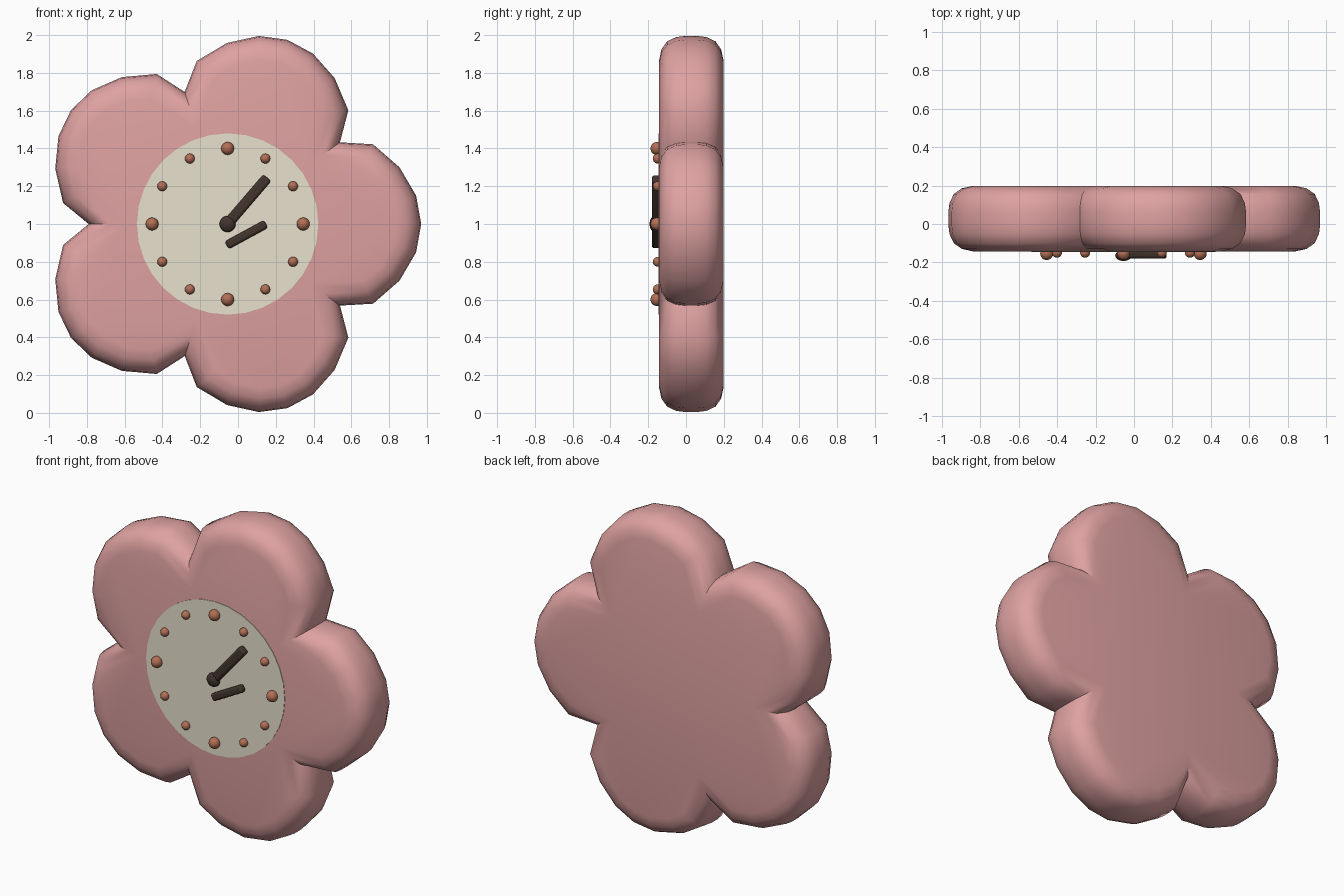
import bpy, bmesh, math
from mathutils import Vector

if "Cube" in bpy.data.objects:
    bpy.data.objects.remove(bpy.data.objects["Cube"])

CX, CZ = -0.055, 1.0


def material(name, rgb):
    m = bpy.data.materials.new(name)
    m.diffuse_color = (*rgb, 1)
    m.use_nodes = True
    m.node_tree.nodes["Principled BSDF"].inputs["Base Color"].default_value = m.diffuse_color
    return m


PINK = material("petal_pink", (0.74, 0.36, 0.36))
CREAM = material("face_cream", (0.80, 0.75, 0.61))
COPPER = material("marker_copper", (0.45, 0.16, 0.09))
DARK = material("hand_dark", (0.055, 0.035, 0.026))


def finish(ob, name, mat, angle=40):
    ob.name = name
    ob.data.materials.append(mat)
    bpy.ops.object.select_all(action='DESELECT')
    ob.select_set(True)
    bpy.context.view_layer.objects.active = ob
    bpy.ops.object.shade_smooth_by_angle(angle=math.radians(angle))


def inset(pts, d):
    """Mitred inward offset of a counter-clockwise outline."""
    out = []
    for i, p in enumerate(pts):
        e1 = (p - pts[i - 1]).normalized()
        e2 = (pts[(i + 1) % len(pts)] - p).normalized()
        n1, n2 = Vector((-e1.y, e1.x)), Vector((-e2.y, e2.x))
        out.append(p + (n1 + n2) * (d / (1 + n1.dot(n2))))
    return out


# Flower body: one petal outline repeated five times, with a rounded rim
half = [(0.77, 0.422), (0.91, 0.30), (0.998, 0.15)]
petal = [(0.595, -0.432)] + [(r, -t) for r, t in half] + [(1.025, 0)] + half[::-1]
outline = []
for k in range(5):
    a = math.radians(72 * k)
    outline += [Vector((r * math.cos(a) - t * math.sin(a),
                        r * math.sin(a) + t * math.cos(a))) for r, t in petal]
rim = [(-0.17, 0.125), (-0.158, 0.07), (-0.128, 0.028), (-0.08, 0.006), (-0.03, 0)]
rim += [(-y, d) for y, d in rim[::-1]]
bm = bmesh.new()
rings = [[bm.verts.new((CX + p.x, 0.028 + y, CZ + p.y)) for p in inset(outline, d)]
         for y, d in rim]
n = len(outline)
for a, b in zip(rings, rings[1:]):
    for i in range(n):
        j = (i + 1) % n
        bm.faces.new((a[i], a[j], b[j], b[i]))
bm.faces.new(rings[0])
bm.faces.new(rings[-1])
bmesh.ops.recalc_face_normals(bm, faces=bm.faces)
me = bpy.data.meshes.new("flower_body")
bm.to_mesh(me)
bm.free()
body = bpy.data.objects.new("flower_body", me)
bpy.context.collection.objects.link(body)
finish(body, "flower_body", PINK)

# Dial
bpy.ops.mesh.primitive_cylinder_add(vertices=32, radius=0.48, depth=0.04,
                                    location=(CX, -0.125, CZ), rotation=(math.pi / 2, 0, 0))
finish(bpy.context.object, "dial", CREAM)

# Hour markers, larger at the quarters
for k in range(12):
    a = math.radians(30 * k)
    big = k % 3 == 0
    bpy.ops.mesh.primitive_uv_sphere_add(
        segments=16, ring_count=10, radius=0.034 if big else 0.026,
        location=(CX + 0.4 * math.cos(a), -0.154 if big else -0.15, CZ + 0.4 * math.sin(a)))
    finish(bpy.context.object, f"hour_marker_{k + 1}", COPPER, 60)


def hand(name, p, q, width):
    """Rounded bar lying on the dial from p to q (x, z)."""
    dx, dz = q[0] - p[0], q[1] - p[1]
    bpy.ops.mesh.primitive_cube_add(size=1, location=((p[0] + q[0]) / 2, -0.16, (p[1] + q[1]) / 2),
                                    rotation=(0, -math.atan2(dz, dx), 0))
    ob = bpy.context.object
    ob.scale = (math.hypot(dx, dz), 0.042, width)
    bpy.ops.object.transform_apply(location=False, rotation=False, scale=True)
    bev = ob.modifiers.new("rounding", 'BEVEL')
    bev.width = 0.014
    bev.segments = 3
    finish(ob, name, DARK)


# Hands and centre cap
hand("minute_hand", (CX, CZ), (0.155, 1.245), 0.055)
hand("hour_hand", (-0.06, 0.887), (0.148, 1.0), 0.046)
bpy.ops.mesh.primitive_uv_sphere_add(segments=16, ring_count=10, radius=0.043,
                                     location=(CX, -0.165, CZ))
bpy.context.object.scale = (1, 0.65, 1)
finish(bpy.context.object, "centre_cap", DARK, 60)
